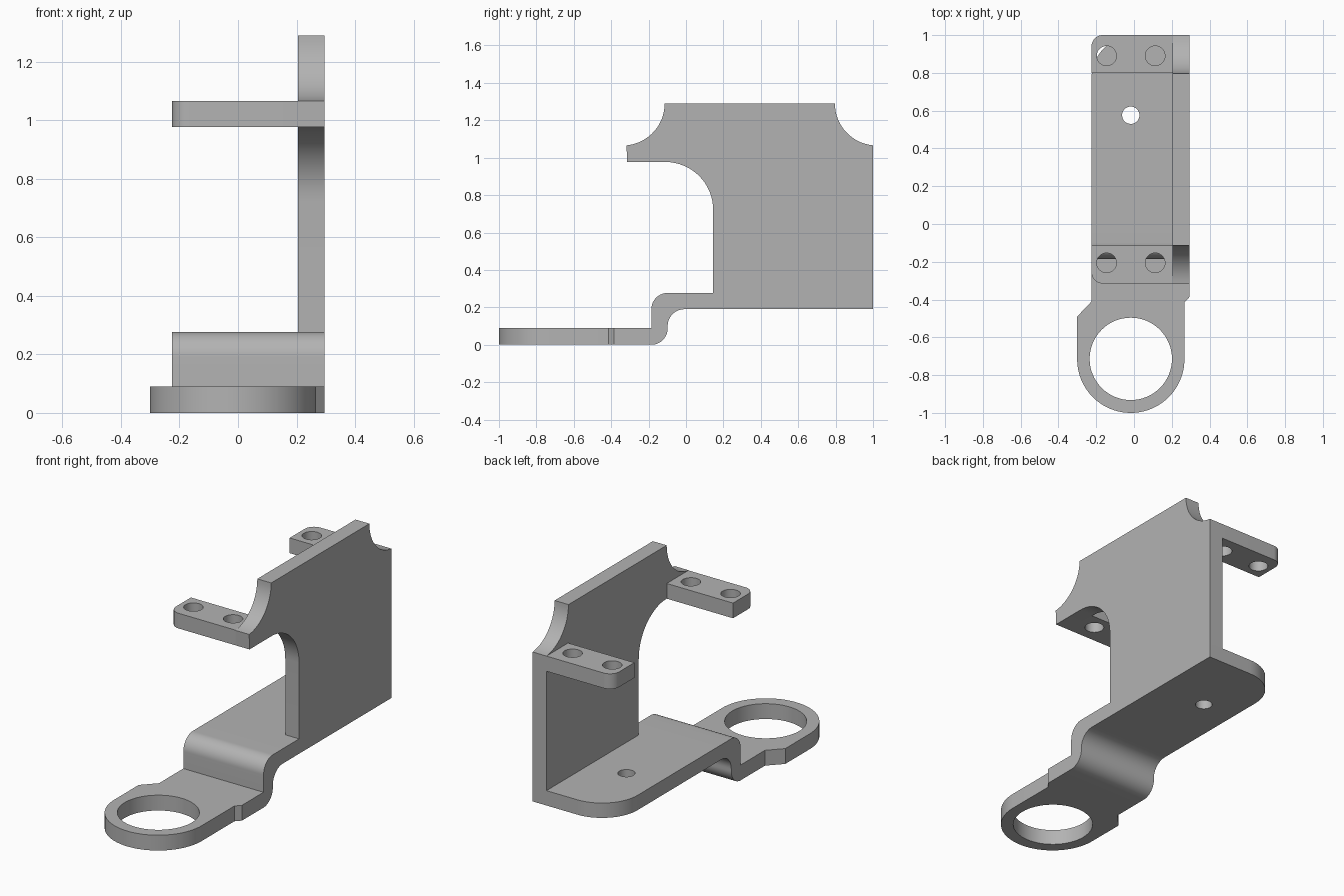
import bpy, bmesh
from math import cos, sin, radians
from mathutils import Vector

cube = bpy.data.objects.get("Cube")
if cube:
    bpy.data.objects.remove(cube, do_unlink=True)

steel = bpy.data.materials.new("plain grey")
steel.use_nodes = True
GREY = (0.45, 0.45, 0.45, 1)
steel.diffuse_color = GREY
steel.node_tree.nodes["Principled BSDF"].inputs["Base Color"].default_value = GREY


def arc(cx, cy, r, a0, a1, n=16):
    steps = [radians(a0 + (a1 - a0) * i / n) for i in range(n + 1)]
    return [(cx + r * cos(a), cy + r * sin(a)) for a in steps]


def hole(cx, cy, r, n=40):
    return arc(cx, cy, r, 0, 360, n)[:-1]


def prism(name, axis, lo, hi, outline, holes=()):
    """Extrude an outline with holes along x (profile in y, z) or z (profile in x, y)."""
    bm = bmesh.new()
    for loop in (outline, *holes):
        vs = [bm.verts.new((lo, a, b) if axis == "x" else (a, b, lo)) for a, b in loop]
        for i, v in enumerate(vs):
            bm.edges.new((vs[i - 1], v))
    normal = Vector((1, 0, 0)) if axis == "x" else Vector((0, 0, 1))
    bmesh.ops.triangle_fill(bm, edges=bm.edges[:], use_beauty=True, normal=normal)
    ext = bmesh.ops.extrude_face_region(bm, geom=bm.faces[:], use_keep_orig=True)
    moved = [g for g in ext["geom"] if isinstance(g, bmesh.types.BMVert)]
    bmesh.ops.translate(bm, verts=moved, vec=normal * (hi - lo))
    bmesh.ops.recalc_face_normals(bm, faces=bm.faces[:])
    mesh = bpy.data.meshes.new(name)
    bm.to_mesh(mesh)
    bm.free()
    mesh.materials.append(steel)
    ob = bpy.data.objects.new(name, mesh)
    bpy.context.collection.objects.link(ob)
    bpy.ops.object.select_all(action="DESELECT")
    ob.select_set(True)
    bpy.context.view_layer.objects.active = ob
    bpy.ops.object.shade_smooth_by_angle(angle=radians(30))
    return ob


LEFT, RIGHT, WALL = 0.295, -0.225, 0.205   # strip edges and inner wall face
T = 0.09                                   # plate thickness
BASE, TOP = 0.19, 0.277                    # upper base plate heights
CX = -0.017                                # hole centre line

# Ring plate at the front, with chamfered shoulders
prism("ring_plate", "z", 0, T,
      arc(CX, -0.716, 0.284, 180, 360, 40)
      + [(0.267, -0.415), (LEFT, -0.385), (RIGHT, -0.385), (RIGHT, -0.41), (-0.301, -0.49)],
      [hole(CX, -0.714, 0.218, 64)])

# Step joining the ring plate to the raised base
prism("step_bend", "x", RIGHT, LEFT,
      [(-0.385, 0)] + arc(-0.185, 0.087, 0.087, -90, 0) + arc(-0.008, 0.1, T, 180, 90)
      + [(0.05, BASE), (0.05, TOP)] + arc(-0.098, BASE, 0.087, 90, 180)
      + [(-0.185, T), (-0.385, T)])

# Raised base plate with a rounded rear corner
prism("base_plate", "z", BASE, TOP,
      [(RIGHT, 0.05), (LEFT, 0.05), (LEFT, 1)] + arc(RIGHT + 0.23, 0.77, 0.23, 90, 180),
      [hole(CX, 0.576, 0.046)])

# Side wall with scooped upper corners and a curved throat
prism("side_wall", "x", WALL, LEFT,
      [(0.145, TOP), (1, TOP)] + arc(1.021, 1.29, 0.225, 264.6, 180)
      + arc(-0.339, 1.29, 0.225, 0, -84.6)
      + [(-0.315, 0.977)] + arc(-0.11, 0.722, 0.255, 90, 0))

# Two mounting tabs, mirrored about the wall's middle
MID = 0.3425
for name, side in (("rear_tab", 1), ("front_tab", -1)):
    outline = ([(WALL, 0.457), (WALL, 0.6575)]
               + arc(RIGHT + 0.06, 0.5975, 0.06, 90, 180) + [(RIGHT, 0.457)])
    outline = [(x, MID + side * y) for x, y in outline]
    prism(name, "z", 0.977, 1.066, outline,
          [hole(x, MID + side * 0.548, 0.052) for x in (-0.145, 0.112)])
